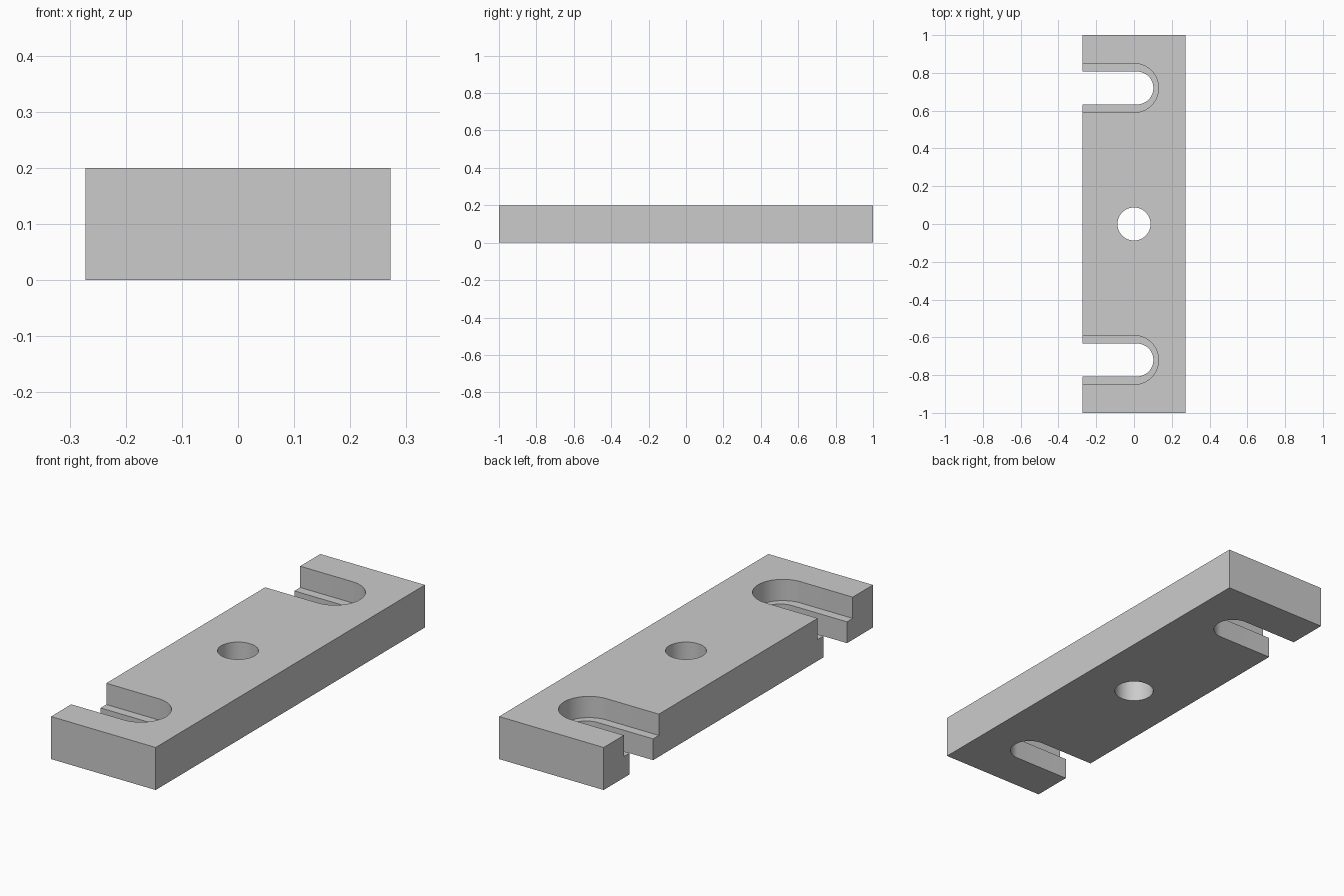
import bpy
import bmesh
import math

if "Cube" in bpy.data.objects:
    bpy.data.objects.remove(bpy.data.objects["Cube"], do_unlink=True)

HALF_W, HALF_L, HEIGHT = 0.272, 1.0, 0.2
SLOT_Y, LEDGE_Z = 0.72, 0.1
HOLE_R = 0.0875
SEGMENTS = 48

# Plain grey metal
grey = bpy.data.materials.new("grey_metal")
grey.use_nodes = True
colour = (0.6, 0.6, 0.6, 1)
grey.diffuse_color = colour
grey.node_tree.nodes["Principled BSDF"].inputs["Base Color"].default_value = colour


def prism(name, outline, z0, z1):
    """Extrude a counter-clockwise outline from z0 to z1."""
    bm = bmesh.new()
    base = bm.faces.new([bm.verts.new((x, y, z0)) for x, y in outline])
    top = bmesh.ops.extrude_face_region(bm, geom=[base])["geom"]
    verts = [v for v in top if isinstance(v, bmesh.types.BMVert)]
    bmesh.ops.translate(bm, verts=verts, vec=(0, 0, z1 - z0))
    bmesh.ops.recalc_face_normals(bm, faces=bm.faces)
    mesh = bpy.data.meshes.new(name)
    bm.to_mesh(mesh)
    bm.free()
    mesh.materials.append(grey)
    obj = bpy.data.objects.new(name, mesh)
    bpy.context.collection.objects.link(obj)
    return obj


def arc(cx, cy, r, start, end, steps):
    angles = [start + (end - start) * i / steps for i in range(steps + 1)]
    return [(cx + r * math.cos(a), cy + r * math.sin(a)) for a in angles]


def slot(cx, cy, r):
    """Round-ended slot outline, open past the right side of the plate."""
    far = -HALF_W - 0.1
    bend = arc(cx, cy, r, -math.pi / 2, math.pi / 2, SEGMENTS // 2)
    return [(far, cy - r)] + bend + [(far, cy + r)]


# Rectangular plate
plate = prism("mounting_plate", [(-HALF_W, -HALF_L), (HALF_W, -HALF_L),
                                 (HALF_W, HALF_L), (-HALF_W, HALF_L)], 0, HEIGHT)

# Centre hole, then a through slot and a wider counterbored slot at each end
cutters = [prism("hole_cutter", arc(0, 0, HOLE_R, 0, math.tau, SEGMENTS)[:-1],
                 -0.1, HEIGHT + 0.1)]
for side, y in (("front", -SLOT_Y), ("back", SLOT_Y)):
    cutters.append(prism(side + "_slot_cutter", slot(0.015, y, 0.0875),
                         -0.1, HEIGHT + 0.1))
    cutters.append(prism(side + "_ledge_cutter", slot(0, y, 0.13),
                         LEDGE_Z, HEIGHT + 0.1))

bpy.context.view_layer.objects.active = plate
for cutter in cutters:
    cut = plate.modifiers.new(cutter.name, "BOOLEAN")
    cut.operation = "DIFFERENCE"
    cut.solver = "EXACT"
    cut.object = cutter
    bpy.ops.object.modifier_apply(modifier=cut.name)
    bpy.data.objects.remove(cutter, do_unlink=True)

# Smooth curved walls, sharp edges elsewhere
bpy.ops.object.select_all(action="DESELECT")
plate.select_set(True)
bpy.ops.object.shade_smooth_by_angle(angle=math.radians(30))
